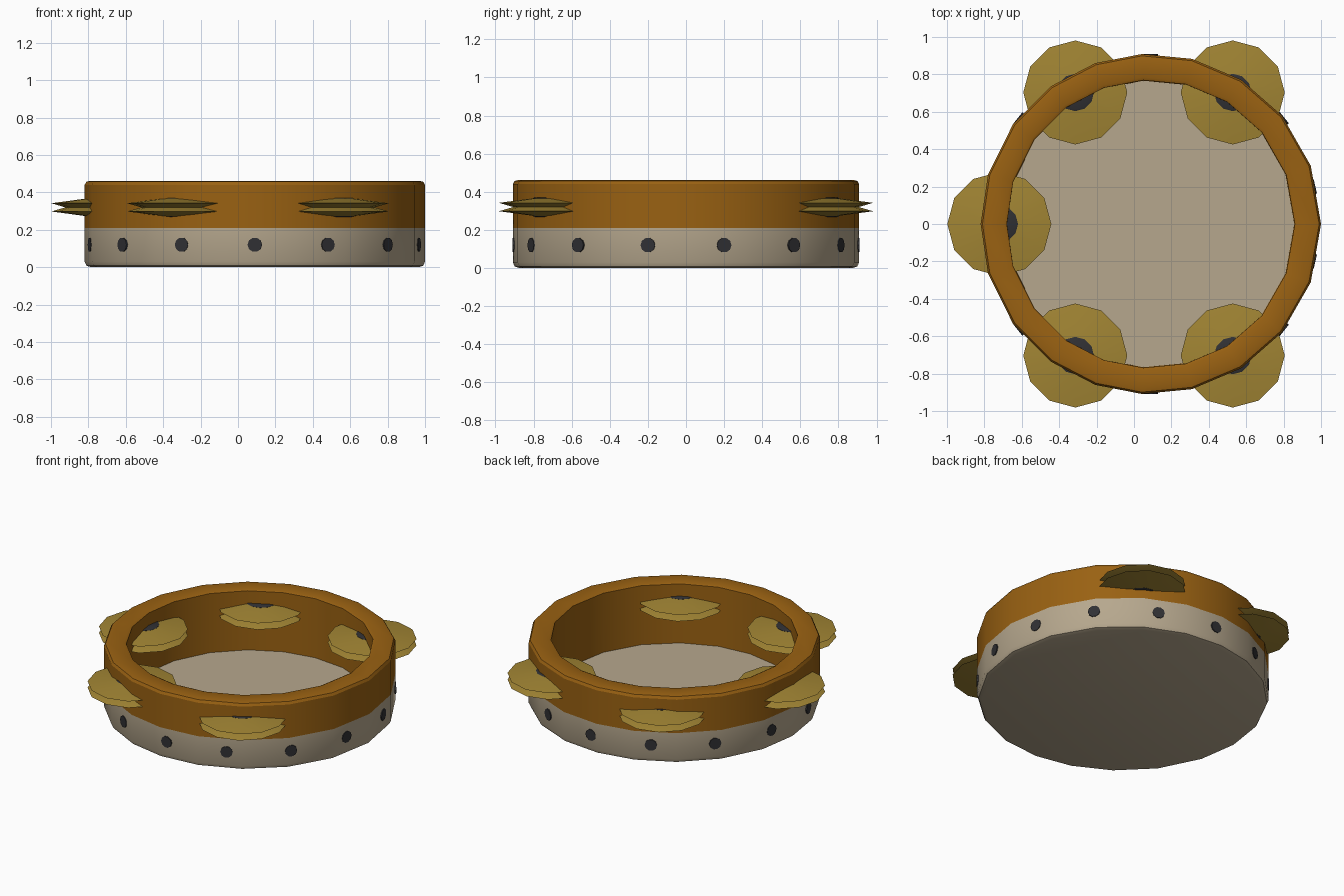
import bpy, bmesh, math

if "Cube" in bpy.data.objects:
    bpy.data.objects.remove(bpy.data.objects["Cube"])

def material(name, rgb):
    m = bpy.data.materials.new(name)
    m.diffuse_color = (*rgb, 1)
    m.use_nodes = True
    m.node_tree.nodes["Principled BSDF"].inputs["Base Color"].default_value = m.diffuse_color
    return m

wood = material("warm wood", (0.32, 0.12, 0.006))
hide = material("drum hide", (0.47, 0.39, 0.27))
brass = material("brass", (0.36, 0.235, 0.034))
dark = material("dark metal", (0.03, 0.03, 0.034))

def lathe(name, profile, angles, mat, centre, smooth=30):
    """Revolve (radius, z) points; outer walls run upward."""
    bm = bmesh.new()
    rings = [[bm.verts.new((centre[0] + r * math.cos(math.radians(a)),
                            centre[1] + r * math.sin(math.radians(a)), z))
              for r, z in profile] for a in angles]
    n = len(rings)
    for i in range(n):
        a, b = rings[i], rings[(i + 1) % n]
        for j in range(len(profile) - 1):
            bm.faces.new((a[j], b[j], b[j + 1], a[j + 1]))
    bmesh.ops.remove_doubles(bm, verts=bm.verts, dist=1e-5)
    me = bpy.data.meshes.new(name)
    bm.to_mesh(me)
    bm.free()
    me.materials.append(mat)
    ob = bpy.data.objects.new(name, me)
    bpy.context.collection.objects.link(ob)
    bpy.ops.object.select_all(action='DESELECT')
    ob.select_set(True)
    bpy.context.view_layer.objects.active = ob
    bpy.ops.object.shade_smooth_by_angle(angle=math.radians(smooth))
    return ob

CX, R = 0.09, 0.91
half = [0, 20, 39.5, 58, 76, 93, 109, 126, 144, 163, 180]
hoop = half + [360 - a for a in half[-2:0:-1]]
dozen = [30 * k for k in range(12)]

# wooden frame
lathe("frame", [(R, 0.21), (R, 0.44), (0.9, 0.457), (0.88, 0.462), (0.785, 0.462),
                (0.77, 0.455), (0.767, 0.04)], hoop, wood, (CX, 0))
# hide wrapped round the lower frame, and its inner surface
lathe("drum_skin", [(0, 0), (0.875, 0), (0.9, 0.008), (R, 0.03), (R, 0.21)],
      hoop, hide, (CX, 0))
lathe("skin_inside", [(0.78, 0.05), (0, 0.05)], hoop, hide, (CX, 0))

# paired cymbals with pins, leaving the hand-hold side free
cymbal = [(0, 0.315), (0.2, 0.319), (0.278, 0.342), (0.1, 0.366), (0, 0.368)]
lower = [(r, 0.64 - z) for r, z in reversed(cymbal)]
pin = [(0, 0.269), (0.09, 0.269), (0.1, 0.273), (0.1, 0.367), (0.09, 0.371), (0, 0.371)]
for k in range(1, 6):
    t = math.radians(60 * k)
    c = (CX + 0.002 + 0.812 * math.cos(t) + (0.03 if k in (1, 5) else 0), 0.812 * math.sin(t))
    lathe(f"jingle_top_{k}", cymbal, dozen, brass, c)
    lathe(f"jingle_bottom_{k}", lower, dozen, brass, c)
    lathe(f"jingle_pin_{k}", pin, dozen, dark, c)

# flat tacks round the skin
def wall_radius(a):
    for p, q in zip(hoop, hoop[1:] + [360]):
        if p <= a <= q:
            return R * math.cos(math.radians((q - p) / 2)) / math.cos(math.radians(a - (p + q) / 2))

for k in range(14):
    a = (90 + k * 360 / 14) % 360
    t = math.radians(a)
    d = wall_radius(a) - 0.006
    bpy.ops.mesh.primitive_cylinder_add(
        vertices=10, radius=0.039, depth=0.022,
        location=(CX + d * math.cos(t), d * math.sin(t), 0.12),
        rotation=(0, math.pi / 2, t))
    ob = bpy.context.object
    ob.name = f"tack_{k + 1}"
    ob.data.materials.append(dark)
